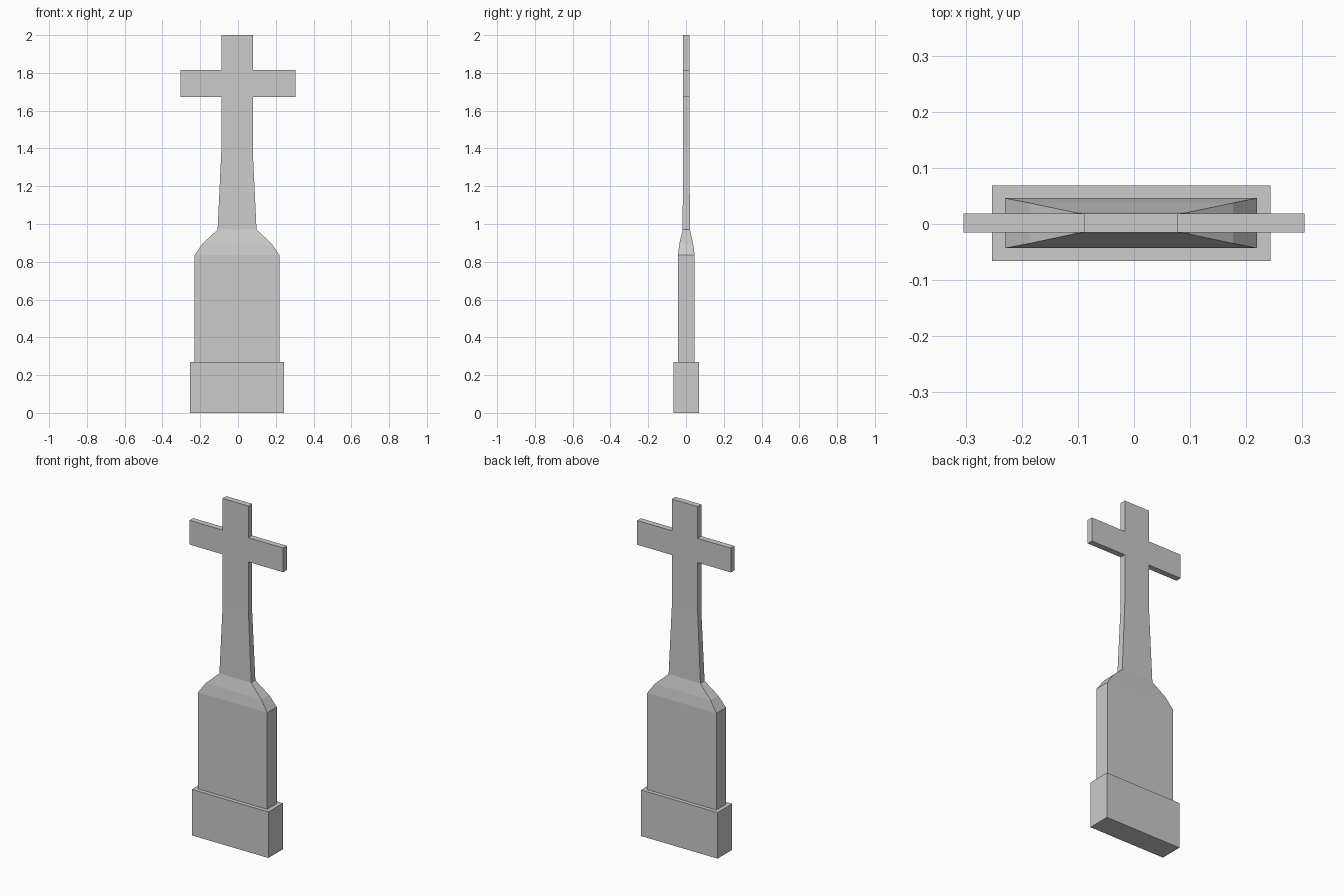
import bpy, bmesh

if "Cube" in bpy.data.objects:
    bpy.data.objects.remove(bpy.data.objects["Cube"])

CX, CY = -0.005, 0.0015   # the stone sits slightly off centre


def loft(name, rings, cap_bottom=False, cap_top=False, arm_reach=None):
    """Stack rectangular rings (half width, half depth, z) into a shell.
    arm_reach = (ring index, x): extrude both side faces above that ring to +-x."""
    bm = bmesh.new()
    loops = [[bm.verts.new((CX + sx * w, CY + sy * d, z))
              for sx, sy in ((-1, -1), (1, -1), (1, 1), (-1, 1))]
             for w, d, z in rings]
    arm_faces = []
    for k, (a, b) in enumerate(zip(loops, loops[1:])):
        for i in range(4):
            j = (i + 1) % 4
            f = bm.faces.new((a[i], a[j], b[j], b[i]))
            if arm_reach and k == arm_reach[0] and i in (1, 3):
                arm_faces.append((f, 1 if i == 1 else -1))
    if cap_bottom:
        bm.faces.new(loops[0][::-1])
    if cap_top:
        bm.faces.new(loops[-1])
    for f, side in arm_faces:
        tip = bmesh.ops.extrude_discrete_faces(bm, faces=[f])["faces"][0]
        for v in tip.verts:
            v.co.x = side * arm_reach[1]
    bmesh.ops.recalc_face_normals(bm, faces=bm.faces[:])
    mesh = bpy.data.meshes.new(name)
    bm.to_mesh(mesh)
    bm.free()
    obj = bpy.data.objects.new(name, mesh)
    bpy.context.collection.objects.link(obj)
    return obj


# Plinth with a ledge running in to the tablet
loft("plinth", [(0.248, 0.0675, 0), (0.248, 0.0675, 0.27), (0.2245, 0.0445, 0.27)],
     cap_bottom=True)

# Tablet with rounded, tapering shoulders
loft("tablet", [(0.2245, 0.0445, 0.27), (0.2245, 0.0445, 0.836),
                (0.181, 0.036, 0.898), (0.103, 0.0195, 0.97)])

# Flared shaft and the two arms of the cross
loft("cross", [(0.103, 0.0195, 0.97), (0.0835, 0.017, 1.38), (0.0835, 0.017, 1.672),
               (0.0835, 0.017, 1.814), (0.0835, 0.017, 2.0)],
     cap_top=True, arm_reach=(2, 0.304))
